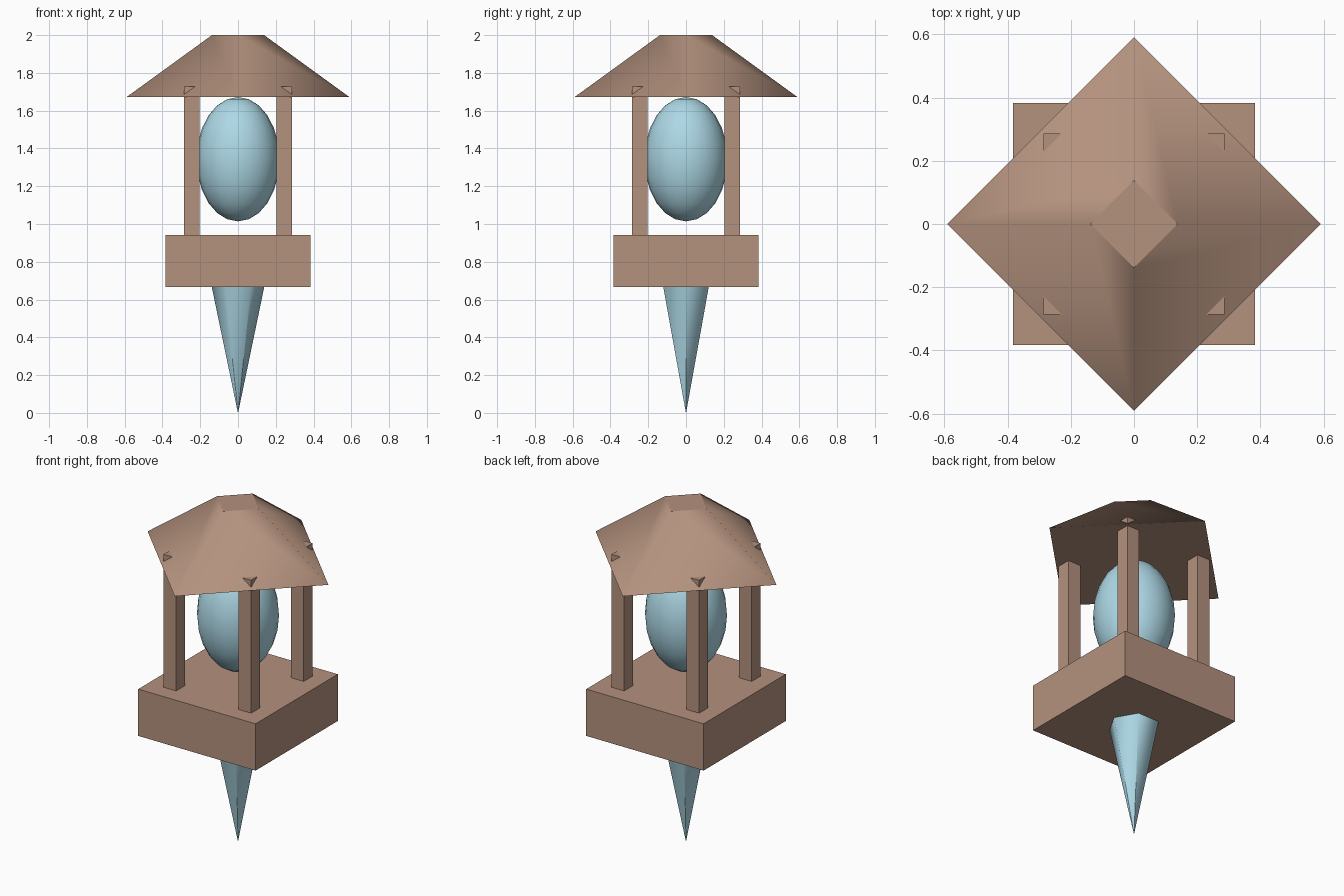
import bpy
import math

if "Cube" in bpy.data.objects:
    bpy.data.objects.remove(bpy.data.objects["Cube"])


def make_material(name, rgb):
    mat = bpy.data.materials.new(name)
    mat.diffuse_color = (*rgb, 1.0)
    mat.use_nodes = True
    mat.node_tree.nodes["Principled BSDF"].inputs["Base Color"].default_value = mat.diffuse_color
    return mat


wood = make_material("warm brown", (0.456, 0.287, 0.209))
ice = make_material("pale blue", (0.418, 0.686, 0.791))


def finish(name, mat):
    obj = bpy.context.object
    obj.name = name
    obj.data.materials.append(mat)
    return obj


def box(name, x, y, z0, z1, half):
    bpy.ops.mesh.primitive_cube_add(size=1, location=(x, y, (z0 + z1) / 2))
    bpy.context.object.scale = (2 * half, 2 * half, z1 - z0)
    return finish(name, wood)


def frustum(name, mat, sides, r0, r1, z0, z1, turn=0.0):
    """Tapered prism with smooth sides and flat end caps."""
    bpy.ops.mesh.primitive_cone_add(vertices=sides, radius1=r0, radius2=r1,
                                    depth=z1 - z0, location=(0, 0, (z0 + z1) / 2),
                                    rotation=(0, 0, turn))
    obj = finish(name, mat)
    for face in obj.data.polygons:
        face.use_smooth = abs(face.normal.z) < 0.95
    return obj


# Square base and four corner posts
box("base", 0, 0, 0.667, 0.943, 0.383)
for sx in (-1, 1):
    for sy in (-1, 1):
        box("post", sx * 0.245, sy * 0.245, 0.943, 1.727, 0.041)

# Diamond-shaped roof with a flat top, corners on the axes
frustum("roof", wood, 4, 0.59, 0.138, 1.672, 2.0)

# Hexagonal spike below the base, corners on the x axis
frustum("spike", ice, 6, 0.0005, 0.139, 0.0, 0.667, math.pi / 6)

# Floating egg-shaped core
bpy.ops.mesh.primitive_uv_sphere_add(segments=24, ring_count=12, radius=1,
                                     location=(0, 0, 1.343))
bpy.context.object.scale = (0.22, 0.22, 0.329)
bpy.ops.object.shade_smooth()
finish("core", ice)
